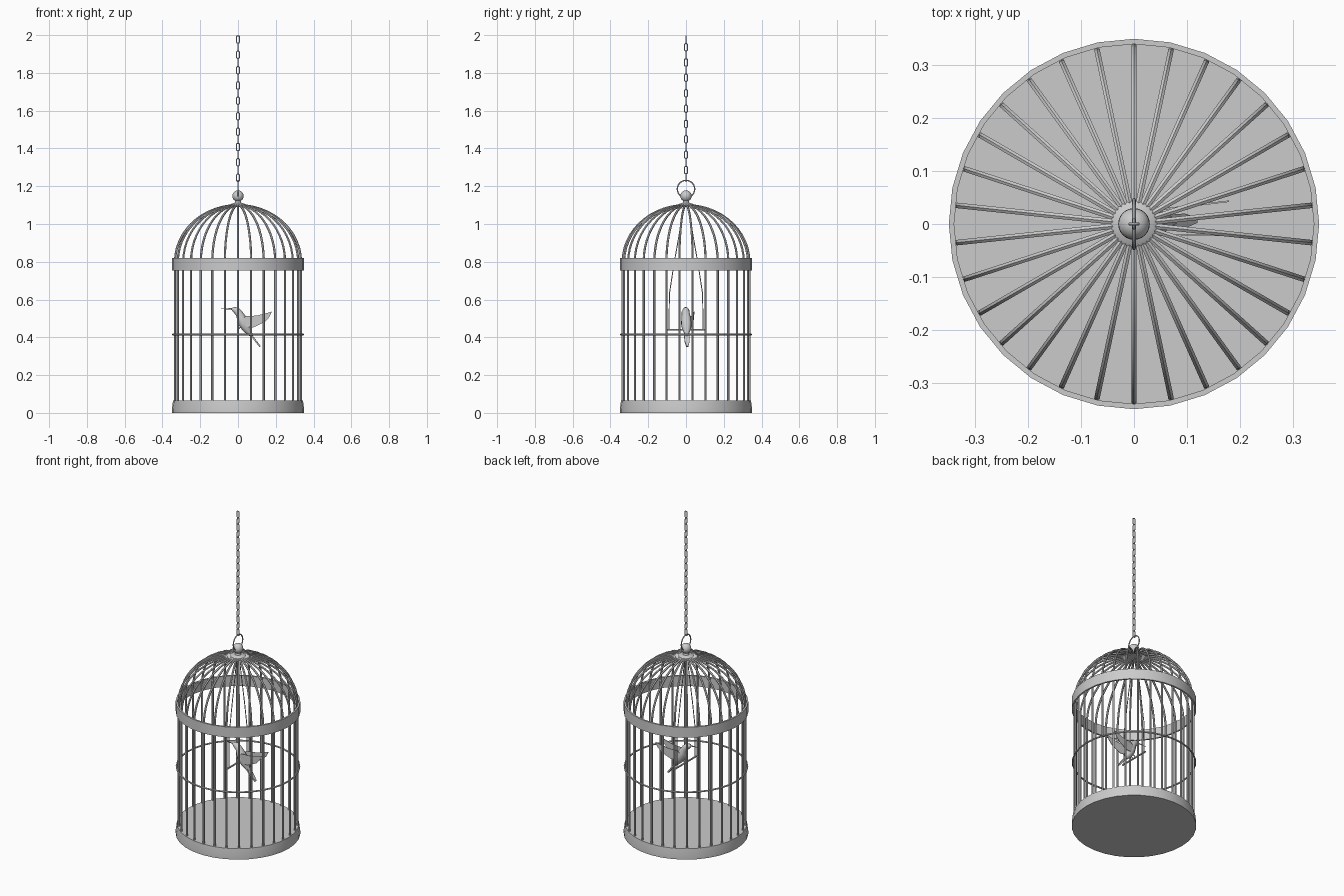
import bpy, bmesh
from math import sin, cos, pi, radians
from mathutils import Vector, Matrix

if "Cube" in bpy.data.objects:
    bpy.data.objects.remove(bpy.data.objects["Cube"])


def finish(name, bm, smooth=True):
    bmesh.ops.recalc_face_normals(bm, faces=bm.faces)
    mesh = bpy.data.meshes.new(name)
    bm.to_mesh(mesh)
    bm.free()
    ob = bpy.data.objects.new(name, mesh)
    bpy.context.collection.objects.link(ob)
    if smooth:
        bpy.ops.object.select_all(action='DESELECT')
        ob.select_set(True)
        bpy.context.view_layer.objects.active = ob
        bpy.ops.object.shade_smooth_by_angle(angle=radians(35))
    return ob


def bridge(bm, rings, closed):
    n = len(rings[0])
    for i in range(len(rings) if closed else len(rings) - 1):
        a, b = rings[i], rings[(i + 1) % len(rings)]
        for j in range(n):
            k = (j + 1) % n
            bm.faces.new((a[j], a[k], b[k], b[j]))
    if not closed:
        bm.faces.new(rings[0])
        bm.faces.new(rings[-1])


def tube(bm, pts, radius, normal, sides=6, closed=False):
    """Sweep a round section along a flat path lying square to normal."""
    pts = [Vector(p) for p in pts]
    nrm = Vector(normal).normalized()
    radii = radius if isinstance(radius, list) else [radius] * len(pts)
    rings, n = [], len(pts)
    for i, p in enumerate(pts):
        a = pts[(i - 1) % n] if closed or i else p
        b = pts[(i + 1) % n] if closed or i < n - 1 else p
        side = nrm.cross((b - a).normalized())
        rings.append([bm.verts.new(p + radii[i] * (cos(t) * side + sin(t) * nrm))
                      for t in (2 * pi * k / sides for k in range(sides))])
    bridge(bm, rings, closed)


def lathe(name, profile, closed=False, seg=32):
    bm = bmesh.new()
    rings = [[bm.verts.new((r * cos(2 * pi * k / seg), r * sin(2 * pi * k / seg), z))
              for k in range(seg)] for r, z in profile]
    bridge(bm, rings, closed)
    return finish(name, bm)


def circle(c, r, n, u, v):
    return [Vector(c) + r * (cos(2 * pi * k / n) * Vector(u) + sin(2 * pi * k / n) * Vector(v))
            for k in range(n)]


X, Y, Z = (1, 0, 0), (0, 1, 0), (0, 0, 1)

# base tray and upper band
lathe("base_tray", [(0.35, 0), (0.35, 0.02), (0.344, 0.065)])
lathe("upper_band", [(0.35, 0.755), (0.35, 0.82), (0.34, 0.82), (0.34, 0.755)], closed=True)

# thirty bars bending into the dome
bm = bmesh.new()
for i in range(30):
    a = radians(12 * i + 90)
    prof = [(0.335, 0.05)] + [(0.335 * cos(t), 0.80 + 0.30 * sin(t))
                              for t in (radians(83.5) * k / 12 for k in range(13))]
    tube(bm, [(r * cos(a), r * sin(a), z) for r, z in prof], 0.006, (-sin(a), cos(a), 0))
finish("cage_bars", bm)

# middle wire hoop
bm = bmesh.new()
tube(bm, circle((0, 0, 0.415), 0.345, 32, X, Y), 0.005, Z, 8, True)
finish("middle_hoop", bm)

# collar and ball on top
ball = [(0.03 * sin(t), 1.148 - 0.03 * cos(t)) for t in (radians(30 + 149 * k / 8) for k in range(9))]
lathe("top_knob", [(0.043, 1.09), (0.045, 1.1), (0.038, 1.106), (0.018, 1.111)] + ball, seg=24)

# hanging ring
bm = bmesh.new()
tube(bm, circle((0, 0, 1.185), 0.046, 28, Y, Z), 0.0035, X, 8, True)
finish("hanging_ring", bm)

# chain of alternating oval links
bm = bmesh.new()
links, tall, wide, wire = 19, 0.046, 0.022, 0.003
for i in range(links):
    cz = 1.222 + tall / 2 + i * (2 - 1.222 - tall) / (links - 1)
    u, n = (X, Y) if i % 2 == 0 else (Y, X)
    rad = wide / 2 - wire
    straight = tall / 2 - wire - rad
    path = []
    for k in range(12):
        t = pi * (k % 6) / 5 + (pi if k > 5 else 0)
        path.append(Vector(u) * rad * cos(t)
                    + Vector((0, 0, cz + rad * sin(t) + (straight if k < 6 else -straight))))
    tube(bm, path, wire, n, 6, True)
finish("chain", bm)

# swing wires and perch
bm = bmesh.new()
for s in (-1, 1):
    tube(bm, [(0, s * 0.012, 1.09), (0, s * 0.03, 0.98), (0, s * 0.065, 0.78),
              (0, s * 0.088, 0.63), (0, s * 0.09, 0.44)], 0.0025, X)
finish("swing_wires", bm)
bm = bmesh.new()
tube(bm, [(0, -0.1, 0.44), (0, 0.1, 0.44)], 0.005, X, 8)
finish("swing_perch", bm)

# bird: the whole bird is turned slightly by this shear
turn = Matrix.Identity(4)
turn[1][0] = 0.06


def bird_part(name, bm):
    bm.transform(turn)
    return finish(name, bm)


# body and head
bm = bmesh.new()
body = [(-0.034, 0.549, 0.004), (-0.026, 0.549, 0.012), (-0.010, 0.543, 0.018),
        (0.006, 0.527, 0.019), (0.018, 0.502, 0.025), (0.031, 0.473, 0.028),
        (0.047, 0.445, 0.023), (0.062, 0.422, 0.014), (0.076, 0.403, 0.006)]
tube(bm, [(x, 0, z) for x, z, r in body], [r for x, z, r in body], Y, 12)
bird_part("bird_body", bm)

# beak
bm = bmesh.new()
tube(bm, [(-0.025, 0, 0.549), (-0.05, 0, 0.551), (-0.09, 0, 0.551)], [0.005, 0.003, 0.001], Y)
bird_part("bird_beak", bm)


def plate(bm, pts, thick):
    """Thin sheet from an outline, thickened along y and z."""
    lo = [bm.verts.new(p) for p in pts]
    hi = [bm.verts.new(Vector(p) + Vector(thick)) for p in pts]
    bridge(bm, [lo, hi], False)


# wings swept back
wing = [(0.015, 0.49), (0.04, 0.512), (0.10, 0.515), (0.18, 0.536), (0.165, 0.506),
        (0.14, 0.48), (0.11, 0.466), (0.08, 0.452), (0.045, 0.455)]
bm = bmesh.new()
for s in (-1, 1):
    plate(bm, [(x, s * (0.02 + 0.06 * x), z) for x, z in wing], (0, s * 0.003, 0))
bird_part("bird_wings", bm)

# tail fan
bm = bmesh.new()
plate(bm, [(0.055, -0.014, 0.425), (0.09, -0.014, 0.378), (0.114, -0.005, 0.348),
           (0.114, 0.005, 0.348), (0.09, 0.014, 0.378), (0.055, 0.014, 0.425)], (0.006, 0, 0.006))
bird_part("bird_tail", bm)

# feet gripping the perch
bm = bmesh.new()
for s in (-1, 1):
    tube(bm, [(0.03, s * 0.01, 0.46), (0.012, s * 0.01, 0.452), (0, s * 0.01, 0.444)], 0.003, Y)
bird_part("bird_feet", bm)
